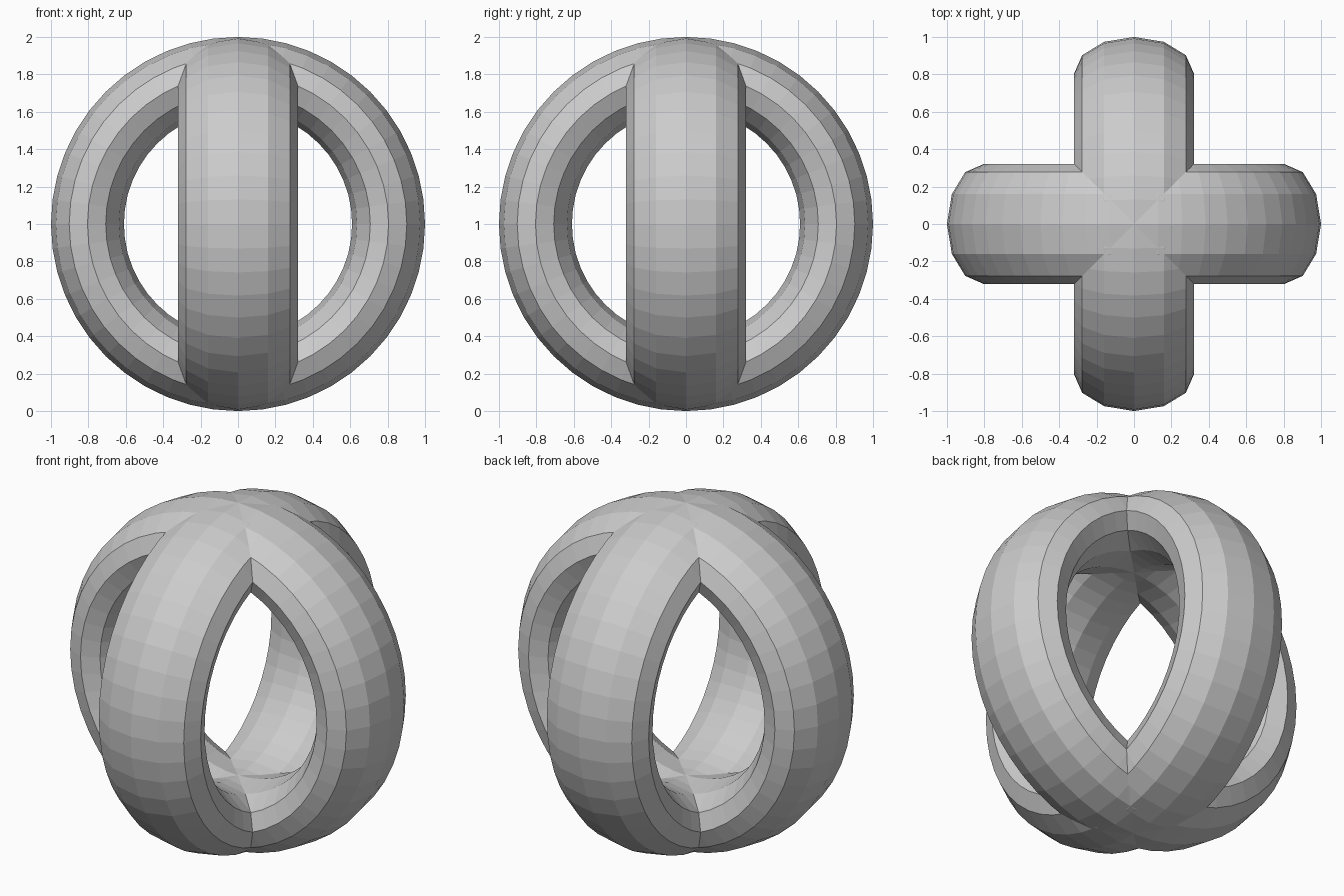
import bpy
import math

cube = bpy.data.objects.get("Cube")
if cube:
    bpy.data.objects.remove(cube, do_unlink=True)

# Single plain grey
grey = bpy.data.materials.new("plain grey")
grey.use_nodes = True
colour = (0.6, 0.6, 0.6, 1)
grey.diffuse_color = colour
grey.node_tree.nodes["Principled BSDF"].inputs["Base Color"].default_value = colour

RADIUS = 0.805      # centre line of the ring
THICKNESS = 0.195   # half depth of the section
WIDTH = 0.32        # half width of the section


def upright_ring(name, turn):
    """Faceted ring with an oval section, standing upright and turned about z."""
    bpy.ops.mesh.primitive_torus_add(
        major_segments=48, minor_segments=12,
        major_radius=RADIUS, minor_radius=THICKNESS,
        location=(0, 0, 1), rotation=(math.pi / 2, 0, turn))
    ring = bpy.context.object
    ring.name = name
    ring.scale.z = WIDTH / THICKNESS
    bpy.ops.object.transform_apply(location=False, rotation=True, scale=True)
    bpy.ops.object.shade_flat()
    ring.data.materials.append(grey)
    return ring


# Two identical rings crossing at the top and bottom
upright_ring("side_to_side_ring", 0)
upright_ring("front_to_back_ring", math.pi / 2)
